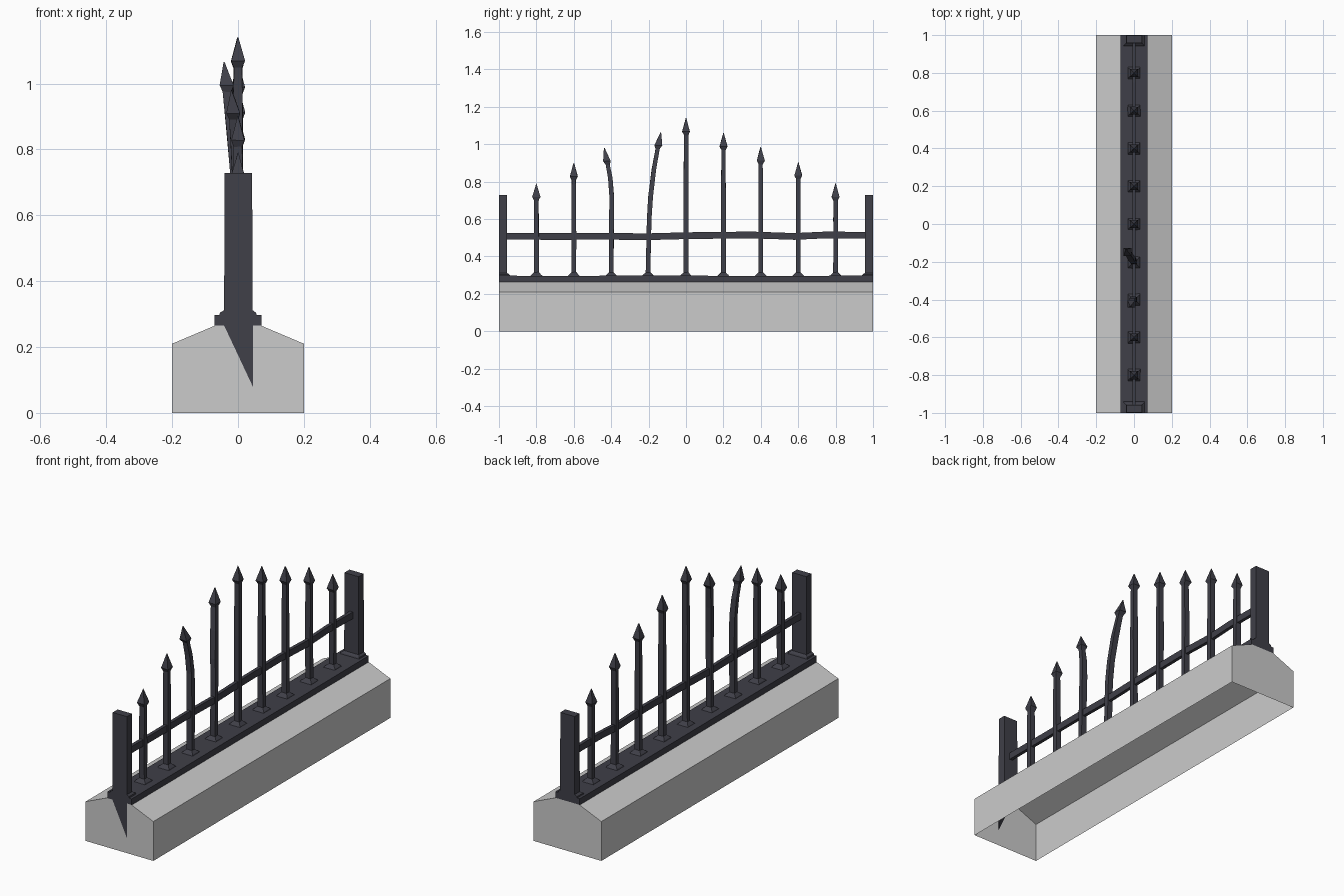
import bpy, random
from mathutils import Vector

if "Cube" in bpy.data.objects:
    bpy.data.objects.remove(bpy.data.objects["Cube"])

random.seed(4)
iron = bpy.data.materials.new("dark_iron")
iron.diffuse_color = (0.05, 0.05, 0.065, 1)
iron.use_nodes = True
iron.node_tree.nodes["Principled BSDF"].inputs["Base Color"].default_value = iron.diffuse_color


def make(name, verts, faces, mat=None):
    me = bpy.data.meshes.new(name)
    me.from_pydata([tuple(v) for v in verts], [], faces)
    ob = bpy.data.objects.new(name, me)
    bpy.context.collection.objects.link(ob)
    if mat:
        me.materials.append(mat)
    return ob


def loft(name, sections, axis="z", jitter=0.0):
    """Four-sided skin through (x, y, z, half_a, half_b) sections."""
    verts, faces = [], []
    for x, y, z, a, b in sections:
        for sa, sb in ((-1, -1), (1, -1), (1, 1), (-1, 1)):
            off = Vector((sa * a, sb * b, 0)) if axis == "z" else Vector((-sa * a, 0, sb * b))
            wob = Vector([random.uniform(-jitter, jitter) for _ in range(3)])
            verts.append(Vector((x, y, z)) + off + wob)
    for i in range(len(sections) - 1):
        for k in range(4):
            n = (k + 1) % 4
            faces.append((4 * i + k, 4 * i + n, 4 * i + 4 + n, 4 * i + 4 + k))
    e = len(verts) - 4
    faces += [(3, 2, 1, 0), (e, e + 1, e + 2, e + 3)]
    return make(name, verts, faces, iron)


# Stone plinth with sloped shoulders, open underneath
prof = [(0.2, 0), (0.2, 0.21), (0.07, 0.265), (-0.07, 0.265), (-0.2, 0.21), (-0.2, 0)]
n = len(prof)
verts = [(x, y, z) for y in (-1, 1) for x, z in prof]
faces = [(i, i + n, i + n + 1, i + 1) for i in range(n - 1)]
faces = [f[::-1] for f in faces] + [tuple(range(n))[::-1], tuple(range(n, 2 * n))]
make("stone_plinth", verts, faces)

# Iron sill plate along the plinth
ys = [-1, -0.6, -0.2, 0.2, 0.6, 1]
loft("sill_plate", [(0, y, 0.281 + random.uniform(-.002, .002), 0.072, 0.017) for y in ys], "y")

# Middle rail, slightly uneven
ys = [-0.965, -0.7, -0.4, -0.22, 0, 0.35, 0.58, 0.75, 0.965]
zs = [0.508, 0.507, 0.508, 0.505, 0.511, 0.515, 0.507, 0.515, 0.513]
loft("middle_rail", [(0, y, z, 0.009, 0.018) for y, z in zip(ys, zs)], "y")

# End posts with flared feet
for name, s in (("front_post", -1), ("back_post", 1)):
    loft(name, [(0, s * 0.968, 0.285, 0.06, 0.032), (0, s * 0.972, 0.304, 0.055, 0.028),
                (0.001, s * 0.978, 0.312, 0.043, 0.022), (0.001, s * 0.978, 0.728, 0.042, 0.021)])

# Pointed spur of the front post running down over the plinth end
make("front_post_spur",
     [(-0.042, -1.001, 0.3), (0.045, -1.001, 0.3), (0.045, -1.001, 0.08), (-0.042, -1.001, 0.265),
      (0.045, -0.96, 0.27)],
     [(0, 3, 2, 1), (1, 2, 4), (3, 4, 2)], iron)


# Spear-headed pickets; path is a list of centre points ending at the tip
def picket(name, path):
    pts = [Vector(p) for p in path]
    tip, last = pts[-1], pts[-2]
    d = (tip - last).normalized()
    hx, hy = 0.015, 0.0125
    p0 = pts[0]
    secs = [(p0.x, p0.y, 0.294, 0.034, 0.034), (p0.x, p0.y, 0.301, 0.03, 0.026),
            (p0.x, p0.y, 0.315, hx, hy)]
    secs += [(*p, hx, hy) for p in pts[1:-1]]
    secs += [(*(tip - d * 0.092), hx * 0.9, hy * 0.9), (*(tip - d * 0.072), 0.021, 0.021),
             (*tip, 0.001, 0.001)]
    loft(name, secs, jitter=0.0012)


heights = {-4: 0.79, -3: 0.90, 0: 1.14, 1: 1.06, 2: 0.985, 3: 0.905, 4: 0.79}
for k, h in heights.items():
    y = k * 0.2
    picket(f"picket_{k + 5}", [(0, y, 0.3), (0, y, 0.5), (0, y, h * 0.5 + 0.2), (0, y, h)])

# Two bent pickets
picket("bent_picket_4", [(0, -0.4, 0.3), (0, -0.398, 0.6), (-0.002, -0.397, 0.72),
                         (-0.008, -0.405, 0.82), (-0.02, -0.437, 0.98)])
picket("bent_picket_5", [(0, -0.203, 0.3), (-0.002, -0.197, 0.6), (-0.008, -0.19, 0.72),
                         (-0.02, -0.172, 0.86), (-0.042, -0.135, 1.065)])
